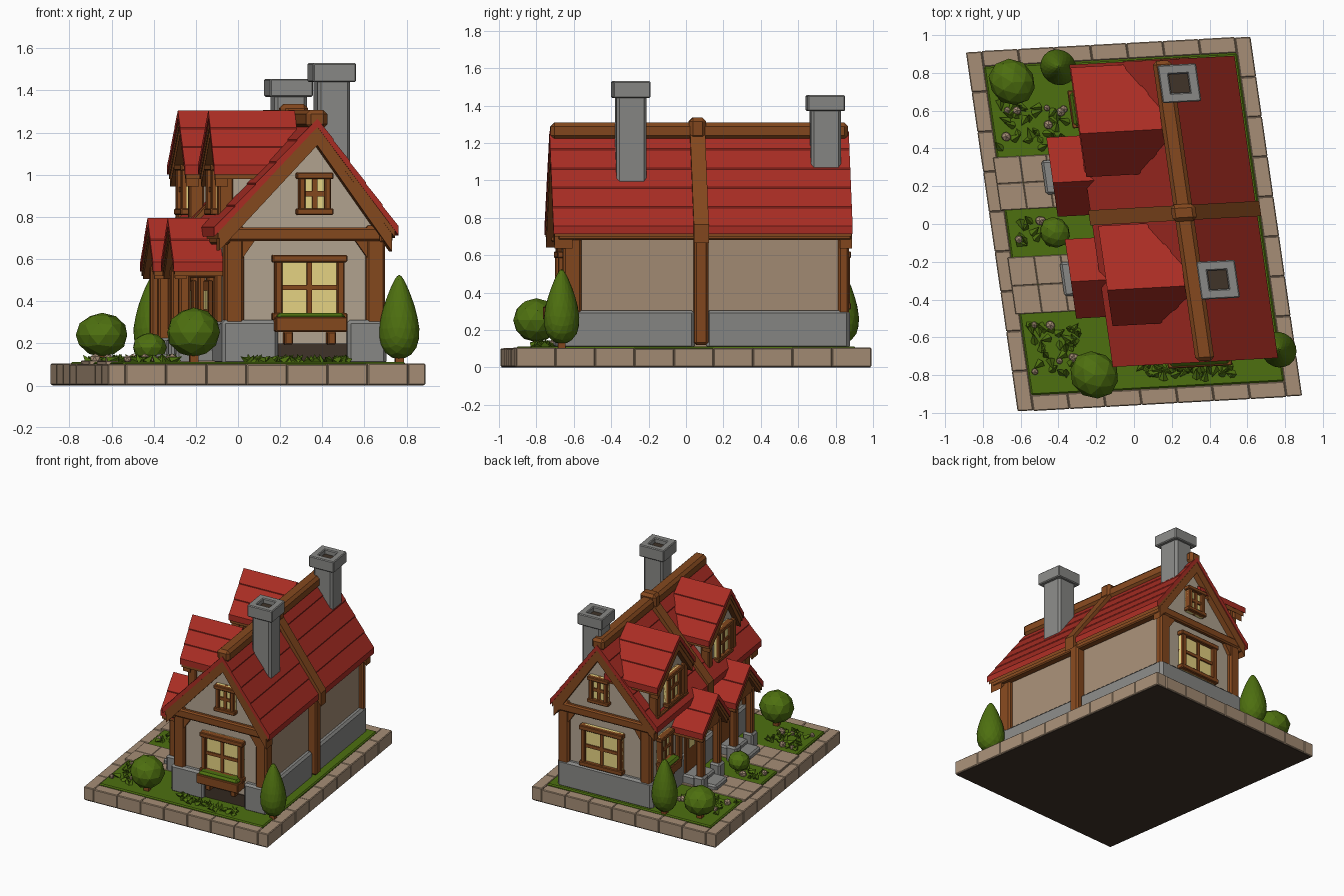
import bpy, bmesh, math, random
from mathutils import Matrix, Vector

if "Cube" in bpy.data.objects:
    bpy.data.objects.remove(bpy.data.objects["Cube"])
random.seed(4)

def material(name, rgb):
    m = bpy.data.materials.new(name)
    m.diffuse_color = (*rgb, 1)
    m.use_nodes = True
    m.node_tree.nodes["Principled BSDF"].inputs["Base Color"].default_value = m.diffuse_color
    return m
RED = material("roof red", (0.40, 0.026, 0.017))
BROWN = material("timber brown", (0.235, 0.066, 0.013))
CREAM = material("plaster", (0.45, 0.37, 0.28))
GREY = material("stone grey", (0.25, 0.25, 0.24))
BEIGE = material("paving beige", (0.38, 0.27, 0.18))
GREEN = material("leaf green", (0.075, 0.16, 0.005))
YELLOW = material("window yellow", (0.95, 0.78, 0.27))
DARK = material("dark earth", (0.05, 0.033, 0.022))

# Everything is built in a square (u, v, z) frame, then skewed like the plot
SKEW = Matrix(((1, -0.144, 0, 0), (0.055, 1, 0, 0), (0, 0, 1, 0), (0, 0, 0, 1)))
def uv(x, y):
    v = (y - 0.055 * x) / 1.008
    return x + 0.144 * v, v

def finish(bm, name, mat, bevel=0):
    if bevel:
        bmesh.ops.bevel(bm, geom=bm.edges[:], offset=bevel, segments=1, affect='EDGES')
    bmesh.ops.recalc_face_normals(bm, faces=bm.faces[:])
    me = bpy.data.meshes.new(name)
    bm.to_mesh(me)
    bm.free()
    me.materials.append(mat)
    me.transform(SKEW)
    ob = bpy.data.objects.new(name, me)
    bpy.context.collection.objects.link(ob)
    return ob

def box(name, u, v, z, mat, bevel=0.008):
    bm = bmesh.new()
    bmesh.ops.create_cube(bm, size=1)
    for p in bm.verts:
        p.co = [(a + b) / 2 + c * (b - a) for (a, b), c in zip((u, v, z), p.co)]
    return finish(bm, name, mat, bevel)

def prism(name, profile, axis, lo, hi, mat):
    bm = bmesh.new()
    put = (lambda a, b, t: (a, t, b)) if axis == 'v' else (lambda a, b, t: (t, a, b))
    ends = [[bm.verts.new(put(a, b, t)) for a, b in profile] for t in (lo, hi)]
    n = len(profile)
    bm.faces.new(ends[0])
    bm.faces.new(ends[1])
    for i in range(n):
        j = (i + 1) % n
        bm.faces.new((ends[0][i], ends[0][j], ends[1][j], ends[1][i]))
    return finish(bm, name, mat)

def gable(name, left, ridge, right, t, axis, lo, hi, mat, courses=1, step=0.0):
    """Roof-shaped band of vertical thickness t, optionally in stepped courses."""
    def slope(end):
        pts = []
        for i in range(courses):
            for f, lift in ((i / courses, 0), ((i + 1) / courses, step)):
                if i == 0 and f == 0:
                    continue
                pts.append((ridge[0] + (end[0] - ridge[0]) * f, ridge[1] + (end[1] - ridge[1]) * f + lift))
        return pts
    top = slope(left)[::-1] + [ridge] + slope(right)
    under = [(p[0], p[1] - t) for p in (right, ridge, left)]
    return prism(name, top + under, axis, lo, hi, mat)

def roof(name, left, ridge, right, axis, lo, hi, courses):
    """Red tiles over a slightly smaller timber lining."""
    gable(name, left, ridge, right, .038, axis, lo, hi, RED, courses, .007)
    low = [(p[0] + (ridge[0] - p[0]) * .04, p[1] + (ridge[1] - p[1]) * .04 - .034) for p in (left, right)]
    gable(name + "_lining", low[0], (ridge[0], ridge[1] - .034), low[1], .036, axis, lo + .006, hi - .006, BROWN)

def facade(name, side, plane, s, z, depth, mat, bevel=0.005):
    """Box standing out from a wall: F front, B back, L left, R right."""
    d = (plane - depth, plane) if side in 'FL' else (plane, plane + depth)
    return box(name, s, d, z, mat, bevel) if side in 'FB' else box(name, d, s, z, mat, bevel)

def window(name, side, plane, c, w, z0, z1, bar=0.035):
    s0, s1, zm = c - w / 2, c + w / 2, (z0 + z1) / 2
    facade(name + "_glass", side, plane, (s0, s1), (z0, z1), 0.022, YELLOW, 0)
    for s in ((s0, s0 + bar), (s1 - bar, s1)):
        facade(name + "_jamb", side, plane, s, (z0, z1), 0.045, BROWN)
    for z in ((z0, z0 + bar), (z1 - bar, z1)):
        facade(name + "_rail", side, plane, (s0 - 0.012, s1 + 0.012), z, 0.05, BROWN)
    facade(name + "_mullion", side, plane, (c - 0.012, c + 0.012), (z0, z1), 0.032, BROWN, 0)
    facade(name + "_transom", side, plane, (s0, s1), (zm - 0.012, zm + 0.012), 0.032, BROWN, 0)

def flower_box(side, plane, c, w, z):
    facade("flower_box", side, plane, (c - w / 2, c + w / 2), (z, z + 0.07), 0.11, BROWN)
    facade("flower_box_plants", side, plane, (c - w / 2 + .01, c + w / 2 - .01), (z + .05, z + .09), 0.10, GREEN, .015)
    for k in (-0.3, 0.3):
        facade("flower_box_bracket", side, plane, (c + w * k - .02, c + w * k + .02), (z - .06, z), .06, BROWN)

# Plot: slab, edging stones, lawn and two paths
box("slab", (-0.73, 0.73), (-0.93, 0.93), (0.004, 0.095), BEIGE)
box("underside", (-0.745, 0.745), (-0.945, 0.945), (-0.001, 0.005), DARK, 0)
def edging(lo, hi, place):
    n = round((hi - lo) / 0.2)
    for i in range(n):
        a, b = lo + (hi - lo) * i / n, lo + (hi - lo) * (i + 1) / n
        place((a, b), (0.002, random.uniform(0.100, 0.106)))
for sgn in (-1, 1):
    edging(-0.95, 0.95, lambda r, z: box("edging", sorted((sgn * .67, sgn * .753)), r, z, BEIGE, .005))
    edging(-0.67, 0.67, lambda r, z: box("edging", r, sorted((sgn * .87, sgn * .953)), z, BEIGE, .005))
box("lawn", (-0.67, 0.67), (-0.87, 0.87), (0.08, 0.112), GREEN)
for v0, v1 in ((0.11, 0.39), (-0.44, -0.14)):
    for i in range(4):
        for j in range(2):
            m = (v1 - v0) / 2
            box("path_stone", (-0.69 + i * 0.14, -0.55 + i * 0.14), (v0 + j * m, v0 + j * m + m),
                (0.08, random.uniform(0.115, 0.119)), BEIGE, 0.003)

# House body (the long right wall is the darker tan) and stone plinth
UL, UR, VF, VB = -0.14, 0.57, -0.66, 0.81
walls = prism("walls", [(UL, .1), (UR, .1), (UR, .77), (.27, 1.2), (UL, .75)], 'v', VF, VB, CREAM)
walls.data.materials.append(BEIGE)
for f in walls.data.polygons:
    f.material_index = int(f.normal.x > 0.9)
for v in ((VF - .03, .012), (.078, VB + .03)):
    box("plinth_right", (UR - .05, UR + .035), v, (0.1, 0.305), GREY, .015)
box("plinth_left", (UL - .035, UL + .05), (VF - .03, VB + .03), (0.1, 0.305), GREY, .015)
box("plinth_back", (UL - .03, UR + .03), (VB - .05, VB + .035), (0.1, 0.305), GREY, .015)
for u in ((UL - .035, .09), (.42, UR + .035)):
    box("plinth_front", u, (VF - .04, VF + .05), (0.1, 0.31), GREY, .015)
facade("flower_bed_soil", 'F', VF, (.09, .42), (.1, .20), .008, DARK, 0)

# Timber frame, the same on both gable ends
for side, plane, s in (('F', VF, -1), ('B', VB, 1)):
    for u in ((UL - .02, UL + .07), (UR - .06, UR + .03)):
        inner = .07 if s < 0 else .03
        box("corner_post", u, sorted((plane - s * inner, plane + s * .03)), (.28, .76), BROWN, .012)
    facade("gable_beam", side, plane, (UL - .04, UR + .04), (.685, .75), .04, BROWN, .01)
    for u, d in ((UL + .06, 1), (UR - .05, -1)):
        prism("brace", [(u, .7), (u + d * .07, .7), (u, .6)], 'v', plane, plane + s * .025, BROWN)
    lo, hi = sorted((plane - s * .02, plane + s * (.078 if s < 0 else .042)))
    gable("barge_board", (-.195, .725), (.27, 1.225), (.625, .72), .085, 'v', lo, hi, BROWN)
    window("large_window", side, plane, .24, .33, .31, .62)
    window("gable_window", side, plane, .265, .15, .81, 1.01, .03)
flower_box('F', VF, .24, .34, .255)
box("eave_beam_right", (UR, UR + .06), (VF - .06, VB + .04), (.68, .74), BROWN)
box("eave_beam_left", (UL - .05, UL), (VF - .05, VB + .04), (.67, .73), BROWN)
box("middle_post", (UR - .02, UR + .065), (.01, .085), (.12, .74), BROWN, .012)

# Main roof, ridge beam and the raised cross beam
EL, RG, ER = (-.22, .745), (.27, 1.265), (.655, .75)
roof("main_roof_front", EL, RG, ER, 'v', -.745, .045, 5)
roof("main_roof_back", EL, RG, ER, 'v', .045, .855, 5)
box("ridge_beam", (.22, .32), (-.74, .85), (1.22, 1.308), BROWN, .02)
gable("cross_beam", (-.23, .765), (.27, 1.315), (.675, .765), .10, 'v', .005, .085, BROWN)
box("cross_beam_cap", (.205, .335), (.0, .09), (1.22, 1.335), BROWN, .02)

# Dormers on the left slope
def dormer(u0, vf, vr, vb):
    roof("dormer_roof", (vf, 1.04), (vr, 1.305), (vb, 1.04), 'u', u0, .22, 3)
    gable("dormer_barge", (vf + .025, 1.02), (vr, 1.265), (vb - .03, 1.02), .075, 'u', u0 + .01, u0 + .07, BROWN)
    prism("dormer_wall", [(vf + .07, .68), (vb - .07, .68), (vb - .07, 1.03), (vr, 1.23), (vf + .07, 1.03)],
          'u', u0 + .055, .2, CREAM)
    for v in (vf + .055, vb - .115):
        box("dormer_post", (u0 + .03, u0 + .10), (v, v + .06), (.70, 1.03), BROWN)
    c = (vf + vb) / 2
    box("dormer_sill", (u0 + .025, u0 + .1), (vf + .05, vb - .05), (.74, .80), BROWN)
    window("dormer_window", 'L', u0 + .055, c - .01, .20, .81, 1.05, .03)
dormer(-.215, .26, .49, .84)
dormer(-.19, -.53, -.34, .0)

# Porches with doors, posts and stone steps
def porch(u0, vf, vr, vb):
    roof("porch_roof", (vf, .58), (vr, .795), (vb, .58), 'u', u0, -.10, 2)
    gable("porch_barge", (vf + .025, .565), (vr, .76), (vb - .025, .565), .06, 'u', u0 + .01, u0 + .065, BROWN)
    prism("porch_gable", [(vf + .07, .54), (vb - .07, .54), (vr, .72)], 'u', u0 + .04, -.13, BROWN)
    c = (vf + vb) / 2
    for v in (vf + .085, vb - .085):
        box("porch_post", (u0 + .035, u0 + .09), (v - .028, v + .028), (.2, .57), BROWN, .01)
        box("porch_post_base", (u0 + .02, u0 + .105), (v - .043, v + .043), (.1, .225), GREY, .012)
        box("porch_side_beam", (u0 + .04, UL), (v - .025, v + .025), (.51, .575), BROWN)
        box("porch_wall_post", (UL - .03, UL + .02), (v - .03, v + .03), (.28, .56), BROWN)
    box("porch_step", (u0 - .045, UL), (c - .09, c + .09), (.1, .15), GREY, .012)
    box("porch_landing", (u0 + .06, UL), (c - .10, c + .10), (.1, .18), GREY, .012)
    facade("door", 'L', UL - .03, (c - .085, c + .085), (.18, .50), .02, BROWN)
    facade("door_light", 'L', UL - .05, (c - .04, c + .04), (.36, .45), .006, YELLOW, 0)
porch(-.395, .06, .24, .48)
porch(-.375, -.48, -.285, -.06)
window("side_window", 'L', UL, .62, .18, .38, .60, .03)
flower_box('L', UL, .62, .2, .32)

# Chimneys with hollow caps
def chimney(x, y, z0, z1, cap):
    u, v = uv(x, y)
    box("chimney_shaft", (u - .077, u + .077), (v - .08, v + .08), (z0, z1 - .04), GREY, .015)
    box("chimney_flue", (u - .055, u + .055), (v - .055, v + .055), (z1 - .042, z1 - .035), DARK, 0)
    for d in (-1, 1):
        box("chimney_cap", sorted((u + d * .05, u + d * .102)), (v - .10, v + .10), (z1 - cap, z1), GREY, .006)
        box("chimney_cap", (u - .096, u + .096), sorted((v + d * .05, v + d * .10)), (z1 - cap, z1), GREY, .006)
chimney(.445, -.295, .98, 1.53, .09)
chimney(.24, .745, 1.05, 1.455, .085)

# Round bushes and cone trees
def plant(name, x, y, z, r, h, taper=0.0):
    u, v = uv(x, y)
    bm = bmesh.new()
    bmesh.ops.create_icosphere(bm, subdivisions=3 if taper else 2, radius=1)
    for p in bm.verts:
        k = r * (1 - taper * p.co.z) * (1.08 if taper else random.uniform(.97, 1.03))
        p.co = (u + p.co.x * k, v + p.co.y * k, z + h / 2 * (1 + p.co.z))
    finish(bm, name, GREEN)
    box(name + "_trunk", (u - .02, u + .02), (v - .02, v + .02), (.1, z + .05), BROWN, 0)
for x, y, r, h in ((-.645, .75, .122, .21), (-.21, -.80, .127, .235), (-.42, -.045, .08, .14)):
    plant("bush", x, y, .135 if r > .1 else .11, r, h)
for x, y in ((.765, -.665), (-.40, .83)):
    plant("cone_tree", x, y, .125, .08, .40, .5)

# Leafy ground cover and pebbles
bm, stones = bmesh.new(), bmesh.new()
for x, y, w, d, n in ((-.55, .52, .18, .11, 45), (-.42, -.66, .13, .13, 40), (-.53, -.04, .10, .07, 16),
                      (.27, -.765, .24, .035, 36)):
    for i in range(n):
        u, v = uv(x + random.uniform(-w, w), y + random.uniform(-d, d))
        place = Matrix.Translation((u, v, .125)) @ Matrix.Rotation(random.uniform(0, 6.3), 4, 'Z')
        if i % 7 == 0 and x < 0:
            bmesh.ops.create_icosphere(stones, subdivisions=1, radius=random.uniform(.018, .028), matrix=place)
        else:
            bmesh.ops.create_cone(bm, cap_ends=True, segments=4, radius1=.024, radius2=0, depth=.06,
                                  matrix=place @ Matrix.Rotation(random.uniform(.4, 1.3), 4, 'X'))
finish(bm, "ground_leaves", GREEN)
finish(stones, "pebbles", BEIGE)
